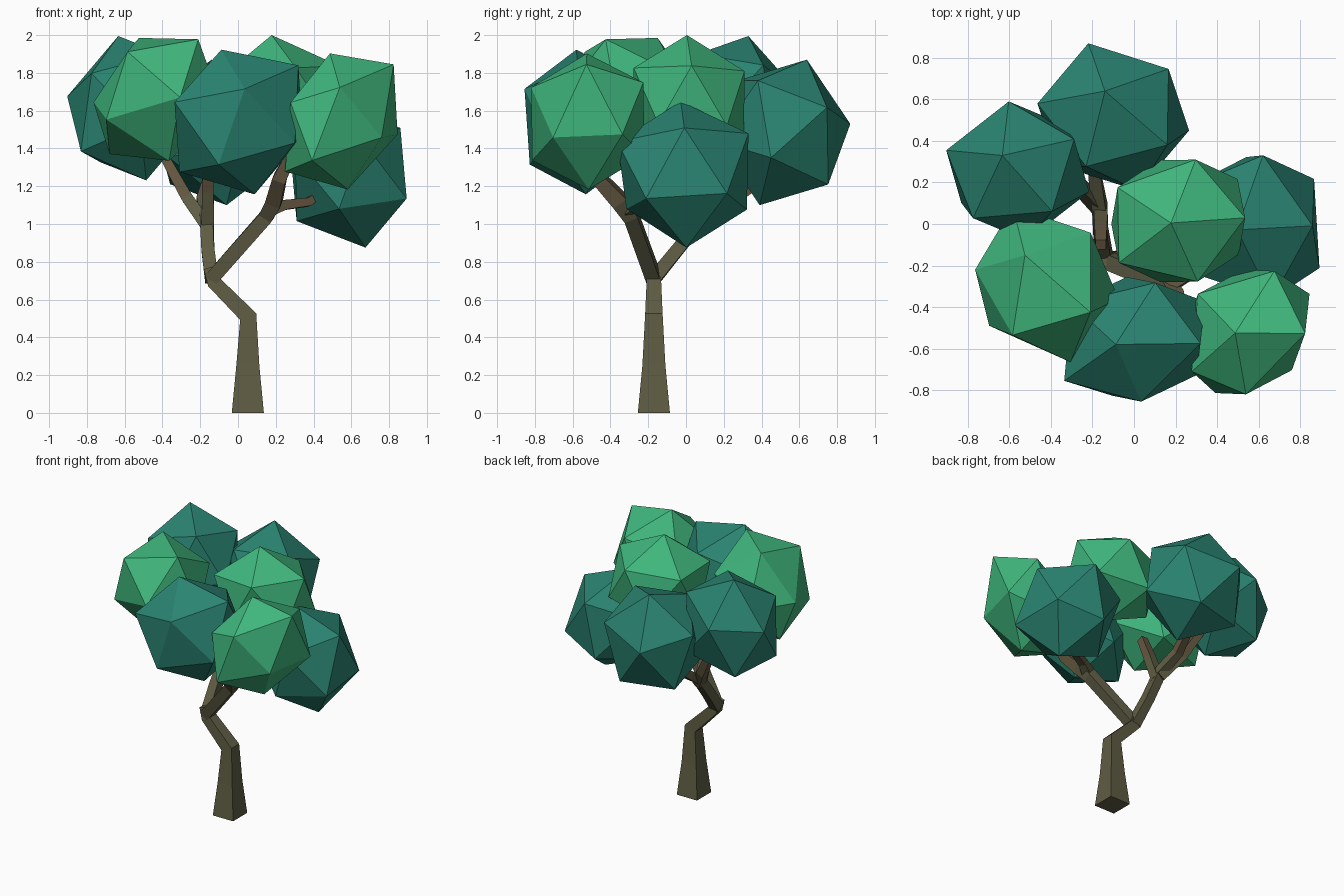
import bpy, bmesh
from mathutils import Vector, Matrix


def material(name, rgb):
    m = bpy.data.materials.new(name)
    m.diffuse_color = (*rgb, 1)
    return m


LIGHT = material("light_green_leaves", (0.05, 0.47, 0.205))
TEAL = material("teal_green_leaves", (0.023, 0.23, 0.167))
OLIVE = material("olive_bark", (0.115, 0.108, 0.057))
BROWN = material("brown_bark", (0.13, 0.096, 0.052))


def finish(bm, name, mats):
    bmesh.ops.recalc_face_normals(bm, faces=bm.faces)
    me = bpy.data.meshes.new(name)
    bm.to_mesh(me)
    bm.free()
    for m in mats:
        me.materials.append(m)
    ob = bpy.data.objects.new(name, me)
    bpy.context.collection.objects.link(ob)
    return ob


def leaf_clump(name, mat, centre, a, b, c, *nudges):
    """Slightly stretched icosahedron; a, b, c are the corners of one face.
    Each nudge pulls the nearest corner to that point, for an uneven shape."""
    bm = bmesh.new()
    bmesh.ops.create_icosphere(bm, subdivisions=1, radius=1)
    bm.faces.ensure_lookup_table()
    base = Matrix([v.co for v in bm.faces[0].verts]).transposed()
    fit = Matrix((a, b, c)).transposed() @ base.inverted()
    for v in bm.verts:
        v.co = fit @ v.co
    for n in map(Vector, nudges):
        min(bm.verts, key=lambda v: (v.co - n).length).co = n
    bmesh.ops.translate(bm, vec=centre, verts=bm.verts)
    finish(bm, name, [mat])


def limb(name, points):
    """Square tapered tube along (x, y, z, half width) points."""
    bm = bmesh.new()
    pos = [Vector(p[:3]) for p in points]
    rings = []
    for i, p in enumerate(pos):
        a = (p - pos[i - 1]).normalized() if i else Vector()
        b = (pos[i + 1] - p).normalized() if i + 1 < len(pos) else Vector()
        t = (a + b).normalized()
        u = Vector((0, 1, 0)).cross(t).normalized()
        v = t.cross(u)
        h = points[i][3]
        rings.append([bm.verts.new(p + u * h * sx + v * h * sy)
                      for sx, sy in ((-1, -1), (1, -1), (1, 1), (-1, 1))])
    for r0, r1 in zip(rings, rings[1:]):
        for k in range(4):
            n = (k + 1) % 4
            bm.faces.new((r0[k], r0[n], r1[n], r1[k]))
    bm.faces.new(rings[0])
    bm.faces.new(rings[-1])
    # thin upper twigs are browner than the trunk
    for f in bm.faces:
        f.material_index = int(f.calc_center_median().z > 1.1)
    finish(bm, name, [OLIVE, BROWN])


# Trunk and branches
limb("trunk", [(0.052, -0.17, 0, 0.085), (0.052, -0.17, 0.25, 0.061),
               (0.054, -0.17, 0.51, 0.046), (-0.125, -0.17, 0.69, 0.038),
               (-0.15, -0.17, 0.77, 0.033)])
limb("right_branch", [(-0.14, -0.17, 0.71, 0.038), (0.15, -0.29, 1.04, 0.038),
                      (0.19, -0.35, 1.12, 0.042), (0.22, -0.46, 1.24, 0.036),
                      (0.28, -0.5, 1.36, 0.028), (0.4, -0.5, 1.48, 0.022)])
limb("right_twig", [(0.16, -0.3, 1.07, 0.035), (0.24, -0.26, 1.1, 0.026),
                    (0.37, -0.2, 1.115, 0.022), (0.5, -0.1, 1.2, 0.02)])
limb("back_branch", [(-0.14, -0.17, 0.71, 0.036), (-0.16, -0.04, 0.87, 0.034),
                     (-0.165, 0.08, 1.02, 0.034), (-0.19, 0.24, 1.12, 0.03),
                     (-0.16, 0.4, 1.24, 0.026), (-0.12, 0.46, 1.38, 0.022)])
limb("left_twig", [(-0.165, 0.08, 0.99, 0.033), (-0.27, 0.19, 1.14, 0.03),
                   (-0.37, 0.24, 1.32, 0.025), (-0.46, 0.26, 1.48, 0.022)])
limb("middle_twig", [(-0.16, 0.06, 0.98, 0.033), (-0.16, -0.02, 1.18, 0.031),
                     (-0.16, -0.1, 1.36, 0.026)])

# Leaf clumps: name, colour, centre, three corners of one face, uneven corners
for clump in (
    ("leaves_back", TEAL, (-0.10, 0.515, 1.485), (-0.04, 0.125, 0.385),
     (-0.12, 0.355, 0.045), (-0.365, 0.065, 0.134)),
    ("leaves_left_back", TEAL, (-0.56, 0.255, 1.613), (-0.074, 0.075, 0.382),
     (-0.344, 0.1, 0.063), (-0.043, 0.335, 0.09)),
    ("leaves_left_front", LIGHT, (-0.445, -0.29, 1.66), (-0.08, 0.14, 0.325),
     (0.235, -0.135, 0.29), (-0.14, -0.245, 0.252),
     (0.235, -0.135, 0.318), (-0.32, 0.07, -0.016), (-0.252, -0.2, -0.107)),
    ("leaves_middle", LIGHT, (0.213, 0.015, 1.655), (-0.035, -0.01, 0.345),
     (0.322, 0.015, 0.183), (0.084, 0.295, 0.155)),
    ("leaves_right", TEAL, (0.585, -0.013, 1.262), (0.09, 0.015, -0.387),
     (0.308, -0.199, -0.127), (0.282, 0.23, -0.1),
     (-0.045, 0.335, -0.186), (-0.05, -0.302, -0.182)),
    ("leaves_right_front", LIGHT, (0.534, -0.52, 1.543), (-0.047, -0.005, 0.36),
     (0.285, -0.005, 0.265), (0.005, -0.3, 0.18),
     (0.29, -0.007, 0.302), (-0.256, -0.19, 0.1)),
    ("leaves_front", TEAL, (0.0, -0.555, 1.54), (-0.088, -0.025, 0.383),
     (0.31, -0.02, 0.265), (0.035, -0.3, 0.175),
     (0.32, -0.02, 0.3), (-0.336, -0.2, 0.105)),
):
    leaf_clump(*clump)
